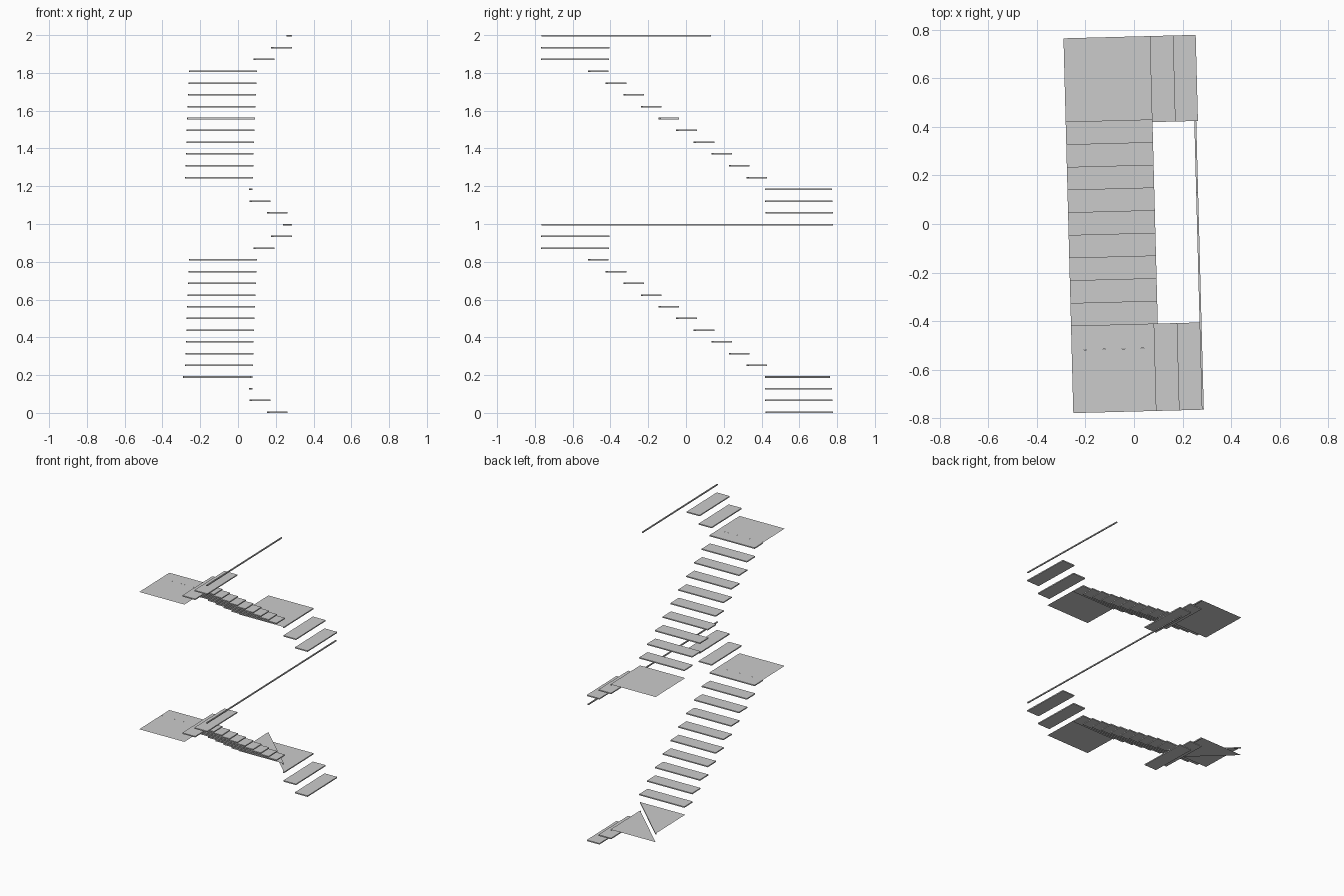
import bpy, math
from mathutils import Matrix

if "Cube" in bpy.data.objects:
    bpy.data.objects.remove(bpy.data.objects["Cube"])

ROT = Matrix.Rotation(math.radians(1.5), 4, 'Z')   # whole stair is turned slightly
T = 0.008                                          # tread thickness
XL, XI = -0.270, 0.087                             # flight: outer and inner side
Y0, Y1, YL = 0.417, 0.771, -0.412                  # lower landing, upper landing edge


def make(name, verts, faces):
    me = bpy.data.meshes.new(name)
    me.from_pydata(verts, [], faces)
    me.transform(ROT)
    me.update()
    ob = bpy.data.objects.new(name, me)
    bpy.context.collection.objects.link(ob)
    return ob


def slab(name, outline, z):
    """Thin solid of a counter-clockwise plan outline, top at z."""
    n = len(outline)
    verts = [(x, y, z - T) for x, y in outline] + [(x, y, z) for x, y in outline]
    faces = [list(range(n))[::-1], list(range(n, 2 * n))]
    faces += [[i, (i + 1) % n, n + (i + 1) % n, n + i] for i in range(n)]
    return make(name, verts, faces)


def box(name, x0, x1, y0, y1, z):
    return slab(name, [(x0, y0), (x1, y0), (x1, y1), (x0, y1)], z)


def sheet(name, outline, z):
    """Single-surface landing."""
    return make(name, [(x, y, z) for x, y in outline], [list(range(len(outline)))])


def staircase(label, level, winder, floor_end):
    # two entry steps climbing towards -x
    box(label + "_entry_step_1", 0.174, 0.274, Y0, Y1, level(0))
    box(label + "_entry_step_2", 0.082, 0.182, Y0, Y1, level(1))
    k = 2
    # turning landing: two triangular winders or one square
    box(label + "_landing_nosing", XI - T, XI, Y0, Y1, level(k))
    if winder:
        sheet(label + "_winder_low", [(XI, Y0), (XI, Y1), (XL, Y1)], level(k))
        k += 1
        sheet(label + "_winder_high", [(XI, Y0), (XL, Y1), (XL, Y0)], level(k))
        d = T * 0.7
        slab(label + "_winder_nosing",
             [(XI, Y0), (XL, Y1), (XL, Y1 - 2 * d), (XI - 2 * d, Y0)], level(k))
    else:
        sheet(label + "_lower_landing", [(XL, Y0), (XI, Y0), (XI, Y1), (XL, Y1)], level(k))
    # straight flight climbing towards -y, last tread edges the upper landing
    for i in range(10):
        k += 1
        y = 0.428 - 0.0933 * i
        box(f"{label}_tread_{i + 1}", XL, XI, y - 0.1, y, level(k))
    sheet(label + "_upper_landing",
          [(XL, -Y1), (XI, -Y1), (XI, YL - 0.1), (XL, YL - 0.1)], level(k))
    # two exit steps climbing towards +x, then the floor edge
    box(label + "_exit_step_1", 0.070, 0.172, -Y1, YL, level(k + 1))
    box(label + "_exit_step_2", 0.165, 0.267, -Y1, YL, level(k + 2))
    box(label + "_floor_edge", 0.259, 0.267, -Y1, floor_end, level(k + 3))


staircase("lower", lambda k: T + (1 - T) / 16 * k, True, Y1)
staircase("upper", lambda k: 1 + (k + 1) / 16, False, 0.125)

# side edges of the sheet part: keep the joint of upper landings flush
for ob in bpy.data.objects:
    ob.data.validate()
